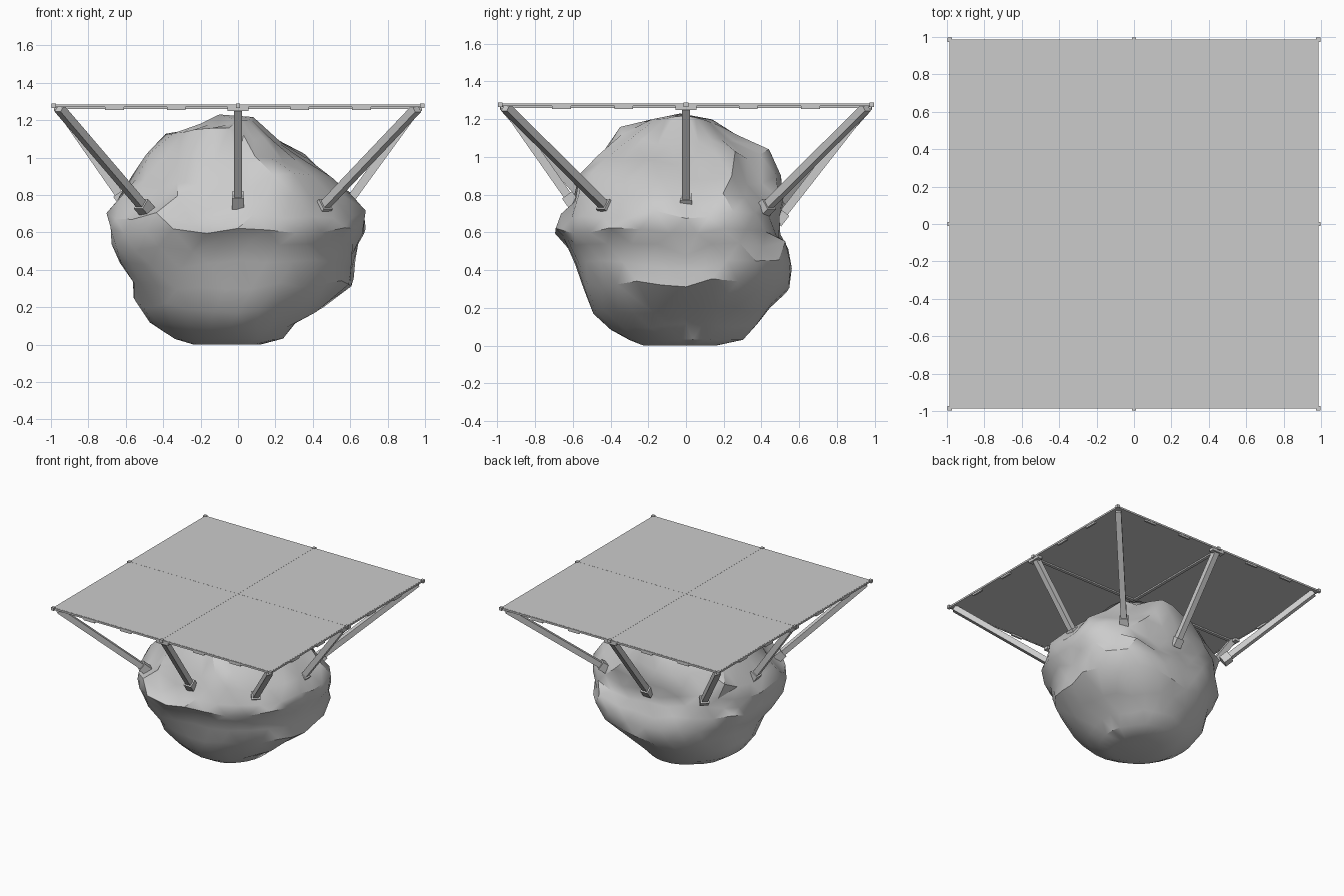
import bpy, bmesh, math
from mathutils import Vector, noise

if "Cube" in bpy.data.objects:
    bpy.data.objects.remove(bpy.data.objects["Cube"])

GREY = (0.6, 0.6, 0.6, 1)
grey = bpy.data.materials.new("stone grey")
grey.use_nodes = True
grey.diffuse_color = GREY
grey.node_tree.nodes["Principled BSDF"].inputs["Base Color"].default_value = GREY


def finish(name, bm):
    bmesh.ops.recalc_face_normals(bm, faces=bm.faces)
    mesh = bpy.data.meshes.new(name)
    bm.to_mesh(mesh)
    bm.free()
    mesh.materials.append(grey)
    obj = bpy.data.objects.new(name, mesh)
    bpy.context.collection.objects.link(obj)
    return obj


def box(name, centre, size, turn=None):
    bm = bmesh.new()
    bmesh.ops.create_cube(bm, size=1)
    bmesh.ops.scale(bm, vec=size, verts=bm.verts)
    obj = finish(name, bm)
    obj.location = centre
    if turn:
        obj.rotation_euler = turn.to_euler()
    return obj


def beam(name, start, end, width):
    a, b = Vector(start), Vector(end)
    return box(name, (a + b) / 2, (width, width, (b - a).length),
               (b - a).to_track_quat("Z", "Y"))


# Boulder: rings of (height, left, right, front, back), roughened by noise
rings = [
    (0.00, -.24, .12, -.22, .16), (0.03, -.34, .24, -.30, .30),
    (0.10, -.46, .30, -.41, .37), (0.20, -.54, .46, -.50, .45),
    (0.32, -.56, .61, -.55, .55), (0.42, -.62, .61, -.58, .56),
    (0.52, -.66, .62, -.62, .54), (0.60, -.66, .67, -.68, .50),
    (0.68, -.69, .68, -.66, .49), (0.77, -.65, .61, -.61, .52),
    (0.88, -.56, .51, -.58, .50), (1.00, -.49, .38, -.48, .44),
    (1.10, -.38, .24, -.34, .28), (1.18, -.24, .08, -.18, .14),
]
SIDES = 26
bm = bmesh.new()
loops = []
for level, (z, left, right, front, back) in enumerate(rings):
    loop = []
    belly = math.exp(-((z - 0.52) / 0.24) ** 2)
    for i in range(SIDES):
        t = math.tau * (i + 0.5 * (level % 2)) / SIDES
        c, s = math.cos(t), math.sin(t)
        p = Vector((c * (right if c > 0 else -left), s * (back if s > 0 else -front), z))
        broad = noise.noise(p * 3.1 + Vector((4, 1, 7)))
        fine = noise.noise(p * 7 + Vector((2, 9, 5)))
        rough = 1 + 0.08 * broad + 0.1 * fine
        edge = max(abs(c), abs(s)) ** 8
        rough += (1 - rough) * 0.6 * edge
        # The boulder swells along one diagonal at mid height
        rough += 0.15 * belly * max(0, math.sin(2 * t)) ** 1.5
        lift = (0.05 * fine + 0.07 * broad) * min(1, z * 4)
        loop.append(bm.verts.new((p.x * rough, p.y * rough, z + lift)))
    loops.append(loop)
for low, high in zip(loops, loops[1:]):
    for i in range(SIDES):
        j = (i + 1) % SIDES
        bm.faces.new((low[i], low[j], high[j], high[i]))
bm.faces.new(loops[0])
peak = bm.verts.new((-0.1, -0.03, 1.23))
for i in range(SIDES):
    bm.faces.new((loops[-1][i], loops[-1][(i + 1) % SIDES], peak))
bmesh.ops.triangulate(bm, faces=bm.faces)
boulder = finish("boulder", bm)
bpy.context.view_layer.objects.active = boulder
boulder.select_set(True)
bpy.ops.object.shade_smooth_by_angle(angle=math.radians(35))

# Platform: four panels separated by a hairline seam
TOP = 1.277
for sx in (-1, 1):
    for sy in (-1, 1):
        box("platform_panel", (sx * 0.4905, sy * 0.4905, TOP), (0.98, 0.98, 0.014))

# Rim rails, underside cross beams and edge brackets
for s in (-1, 1):
    box("rim_rail_x", (0, s * 0.98, TOP - 0.001), (1.97, 0.014, 0.014))
    box("rim_rail_y", (s * 0.98, 0, TOP - 0.001), (0.014, 1.97, 0.014))
    for k in (-0.66, -0.33, 0.33, 0.66):
        box("edge_bracket", (k, s * 0.977, 1.264), (0.1, 0.014, 0.018))
        box("edge_bracket", (s * 0.977, k, 1.264), (0.014, 0.1, 0.018))
    box("middle_bracket", (0, s * 0.965, 1.26), (0.11, 0.04, 0.024))
    box("middle_bracket", (s * 0.965, 0, 1.26), (0.04, 0.11, 0.024))
box("cross_beam_x", (0, 0, 1.266), (1.94, 0.025, 0.014))
box("cross_beam_y", (0, 0, 1.266), (0.025, 1.94, 0.014))

# Where each strut meets the boulder, keyed by its direction
feet = {
    (-1, -1): (-.50, -.49, .73), (1, -1): (.45, -.42, .73),
    (-1, 1): (-.50, .48, .73), (1, 1): (.45, .42, .73),
    (0, -1): (0, -.61, .77), (0, 1): (0, .50, .68),
    (-1, 0): (-.62, 0, .78), (1, 0): (.59, 0, .76),
}

# Struts with foot blocks, plus rim caps, at corners and edge middles
for (sx, sy), foot in feet.items():
    foot = Vector(foot)
    box("rim_cap", (sx * 0.984, sy * 0.984, TOP), (0.024, 0.024, 0.024))
    head = Vector((sx * 0.955, sy * 0.955, 1.262))
    along = (head - foot).normalized()
    beam("strut", foot, head, 0.044)
    beam("strut_foot", foot - along * 0.035, foot + along * 0.035, 0.066)
